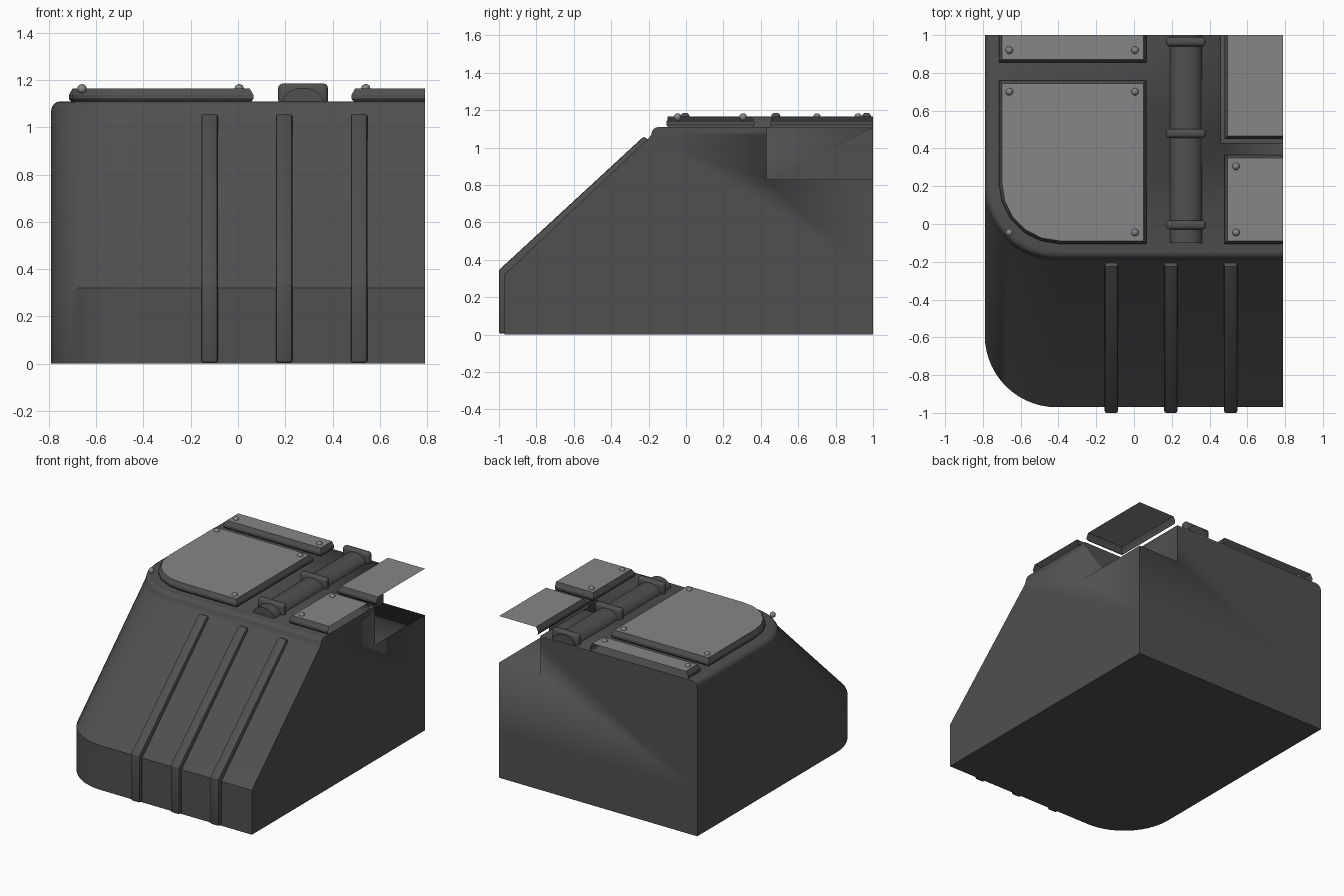
import bpy, bmesh, math
from mathutils import Vector

cube = bpy.data.objects.get("Cube")
if cube:
    bpy.data.objects.remove(cube)

XL, YB = 0.79, 1.0       # flat cut planes on the left side and the back
TOP = 1.11               # height of the deck


def material(name, value):
    m = bpy.data.materials.new(name)
    m.use_nodes = True
    col = (value, value, value, 1)
    m.diffuse_color = col
    m.node_tree.nodes["Principled BSDF"].inputs["Base Color"].default_value = col
    return m


DARK = material("dark grey", 0.08)
LIGHT = material("light grey", 0.24)


def finish(name, bm, *mats, angle=35):
    bmesh.ops.recalc_face_normals(bm, faces=bm.faces)
    me = bpy.data.meshes.new(name)
    bm.to_mesh(me)
    bm.free()
    ob = bpy.data.objects.new(name, me)
    bpy.context.collection.objects.link(ob)
    for m in mats:
        me.materials.append(m)
    bpy.ops.object.select_all(action='DESELECT')
    ob.select_set(True)
    bpy.context.view_layer.objects.active = ob
    bpy.ops.object.shade_smooth_by_angle(angle=math.radians(angle))
    return ob


def outline(x0, x1, y0, y1, r, inset, seg):
    """Plan rectangle with a rounded front right corner; cut sides stay flush."""
    x0, y0 = x0 + inset, y0 + inset
    x1 -= inset if x1 < XL else 0
    y1 -= inset if y1 < YB else 0
    pts = [(x1, y0), (x1, y1), (x0, y1)]
    if not r:
        return pts + [(x0, y0)]
    r -= inset
    for i in range(seg + 1):
        a = math.pi + math.pi / 2 * i / seg
        pts.append((x0 + r + r * math.cos(a), y0 + r + r * math.sin(a)))
    return pts


def stack(layers):
    """Skin a list of (outline, height) layers and cap both ends."""
    bm = bmesh.new()
    rings = [[bm.verts.new((x, y, z)) for x, y in pts] for pts, z in layers]
    for a, b in zip(rings, rings[1:]):
        for i in range(len(a)):
            j = (i + 1) % len(a)
            bm.faces.new((a[i], a[j], b[j], b[i]))
    bm.faces.new(rings[0][::-1])
    bm.faces.new(rings[-1])
    return bm


def box(x0, x1, y0, y1, z0, z1):
    return stack([(outline(x0, x1, y0, y1, 0, 0, 1), z) for z in (z0, z1)])


# Sloped body with a rounded corner and a soft lip round the deck
layers = [(outline(-XL, XL, y, YB, 0.38, 0, 14), z)
          for y, z in ((-0.97, 0), (-0.97, 0.32), (-0.2, 1.05))]
for k in range(5):
    a = math.pi / 2 * k / 4
    layers.append((outline(-XL, XL, -0.185, YB, 0.38, 0.04 * (1 - math.cos(a)), 14),
                   TOP - 0.04 + 0.04 * math.sin(a)))
body = finish("body", stack(layers), DARK)

# Square notch in the back left corner
cutter = finish("notch_cutter", box(0.46, 1.2, 0.43, 1.4, 0.83, 1.5), DARK)
cutter.hide_render = True
mod = body.modifiers.new("notch", 'BOOLEAN')
mod.operation, mod.object, mod.solver = 'DIFFERENCE', cutter, 'EXACT'
bpy.context.view_layer.objects.active = body
bpy.ops.object.modifier_apply(modifier=mod.name)
bpy.data.objects.remove(cutter)


# Deck panels: hollow shells, open underneath and on the cut planes
def panel(name, x0, x1, y0, y1, r=0):
    bm = stack([(outline(x0, x1, y0, y1, r, inset, 5), TOP + h)
                for inset, h in ((0.012, -0.005), (0, 0.01), (0, 0.027), (0.016, 0.055))])
    bm.normal_update()
    drop = []
    for f in bm.faces:
        c = f.calc_center_median()
        if c.z < TOP - 0.003 or c.x > XL - 0.001 or c.y > YB - 0.001:
            drop.append(f)
        elif c.z > TOP + 0.05:
            f.material_index = 1
    bmesh.ops.delete(bm, geom=drop, context='FACES_ONLY')
    finish(name, bm, DARK, LIGHT, angle=25)


panel("large_panel", -0.715, 0.065, -0.105, 0.76, 0.32)
panel("rear_panel", -0.715, 0.065, 0.855, YB)
panel("small_panel", 0.48, XL, -0.105, 0.365)
panel("overhanging_panel", 0.48, XL, 0.45, YB)

# Rivets near the panel corners
bm = bmesh.new()
spots = [(x, y) for x in (-0.66, 0.005) for y in (-0.045, 0.7, 0.92)]
spots += [(0.54, -0.045), (0.54, 0.305)]
for x, y in spots:
    new = bmesh.ops.create_uvsphere(bm, u_segments=12, v_segments=8, radius=0.02)["verts"]
    for v in new:
        v.co = Vector((x, y, TOP + 0.053)) + v.co
finish("rivets", bm, LIGHT, angle=60)

# Half-sunk pipe running along the deck
bm = bmesh.new()
arc = [(0.275 + 0.087 * math.cos(math.pi * i / 16),
        TOP - 0.01 + 0.067 * math.sin(math.pi * i / 16)) for i in range(17)]
ends = [[bm.verts.new((x, y, z)) for x, z in arc] for y in (-0.1, YB)]
for i in range(len(arc)):
    j = (i + 1) % len(arc)
    bm.faces.new((ends[0][i], ends[0][j], ends[1][j], ends[1][i]))
bm.faces.new(ends[0])
bm.faces.new(ends[1])
finish("pipe", bm, DARK)

# Clamps over the pipe
for i, y in enumerate((-0.005, 0.48, 0.965)):
    bm = box(0.17, 0.38, y - 0.024, y + 0.024, TOP - 0.015, TOP + 0.075)
    bmesh.ops.bevel(bm, geom=bm.edges[:], offset=0.018, segments=3,
                    profile=0.5, affect='EDGES')
    finish(f"pipe_clamp_{i + 1}", bm, DARK)

# Ribs following the front face and the slope
rib_side = [(-0.94, 0.005), (-1.0, 0.005), (-1.0, 0.345), (-0.225, 1.06),
            (-0.19, 1.03), (-0.94, 0.32)]
for i, x in enumerate((-0.12, 0.195, 0.512)):
    bm = bmesh.new()
    sides = [[bm.verts.new((x + d, y, z)) for y, z in rib_side] for d in (-0.035, 0.035)]
    for a in range(len(rib_side)):
        b = (a + 1) % len(rib_side)
        bm.faces.new((sides[0][a], sides[0][b], sides[1][b], sides[1][a]))
    bm.faces.new(sides[0])
    bm.faces.new(sides[1])
    bmesh.ops.recalc_face_normals(bm, faces=bm.faces)
    bmesh.ops.bevel(bm, geom=bm.edges[:], offset=0.01, segments=2,
                    profile=0.5, affect='EDGES')
    finish(f"front_rib_{i + 1}", bm, DARK)
